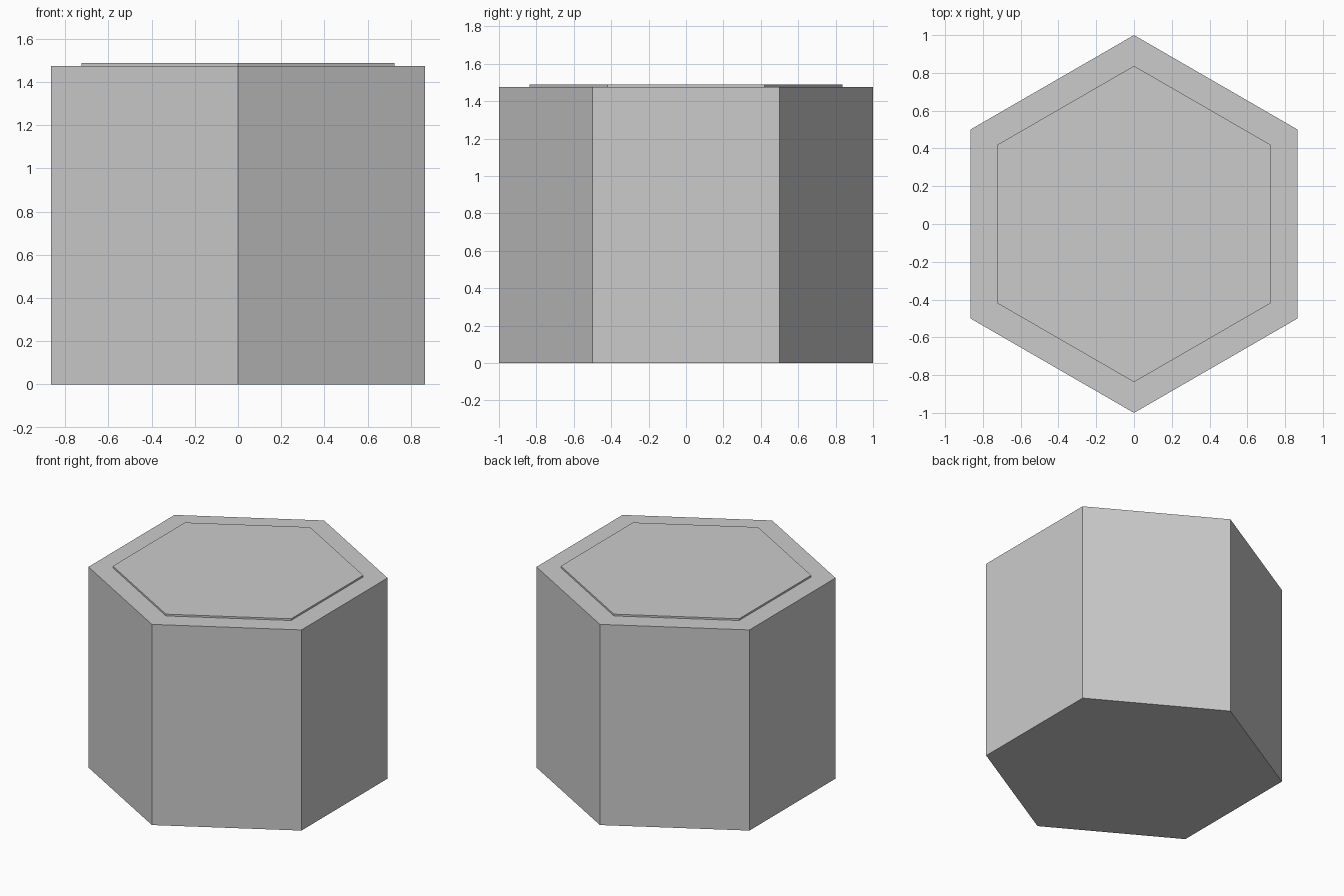
import bpy, bmesh, math

if "Cube" in bpy.data.objects:
    bpy.data.objects.remove(bpy.data.objects["Cube"])

SIDES = 6
BODY_TOP, PLATE_TOP = 1.475, 1.488
BODY_R, PLATE_R = 1.0, 0.837

bm = bmesh.new()

# Hexagonal base with points facing front and back
ring = [bm.verts.new((BODY_R * math.sin(i * math.tau / SIDES),
                      -BODY_R * math.cos(i * math.tau / SIDES), 0))
        for i in range(SIDES)]
base = bm.faces.new(ring)


def extrude_up(face, height, keep):
    """Raise a face by height and return the new cap."""
    result = bmesh.ops.extrude_face_region(bm, geom=[face], use_keep_orig=keep)["geom"]
    verts = [g for g in result if isinstance(g, bmesh.types.BMVert)]
    bmesh.ops.translate(bm, verts=verts, vec=(0, 0, height))
    return next(g for g in result if isinstance(g, bmesh.types.BMFace))


# Main column
top = extrude_up(base, BODY_TOP, True)

# Flat rim, then the thin raised plate inside it
rim = (BODY_R - PLATE_R) * math.cos(math.pi / SIDES)
bmesh.ops.inset_region(bm, faces=[top], thickness=rim, use_even_offset=True)
old_top = top
extrude_up(old_top, PLATE_TOP - BODY_TOP, False)
if old_top.is_valid and max(v.co.z for v in old_top.verts) < PLATE_TOP - 0.001:
    bmesh.ops.delete(bm, geom=[old_top], context='FACES_ONLY')

bmesh.ops.recalc_face_normals(bm, faces=bm.faces)
mesh = bpy.data.meshes.new("hexagonal_column")
bm.to_mesh(mesh)
bm.free()
column = bpy.data.objects.new("hexagonal_column", mesh)
bpy.context.collection.objects.link(column)
